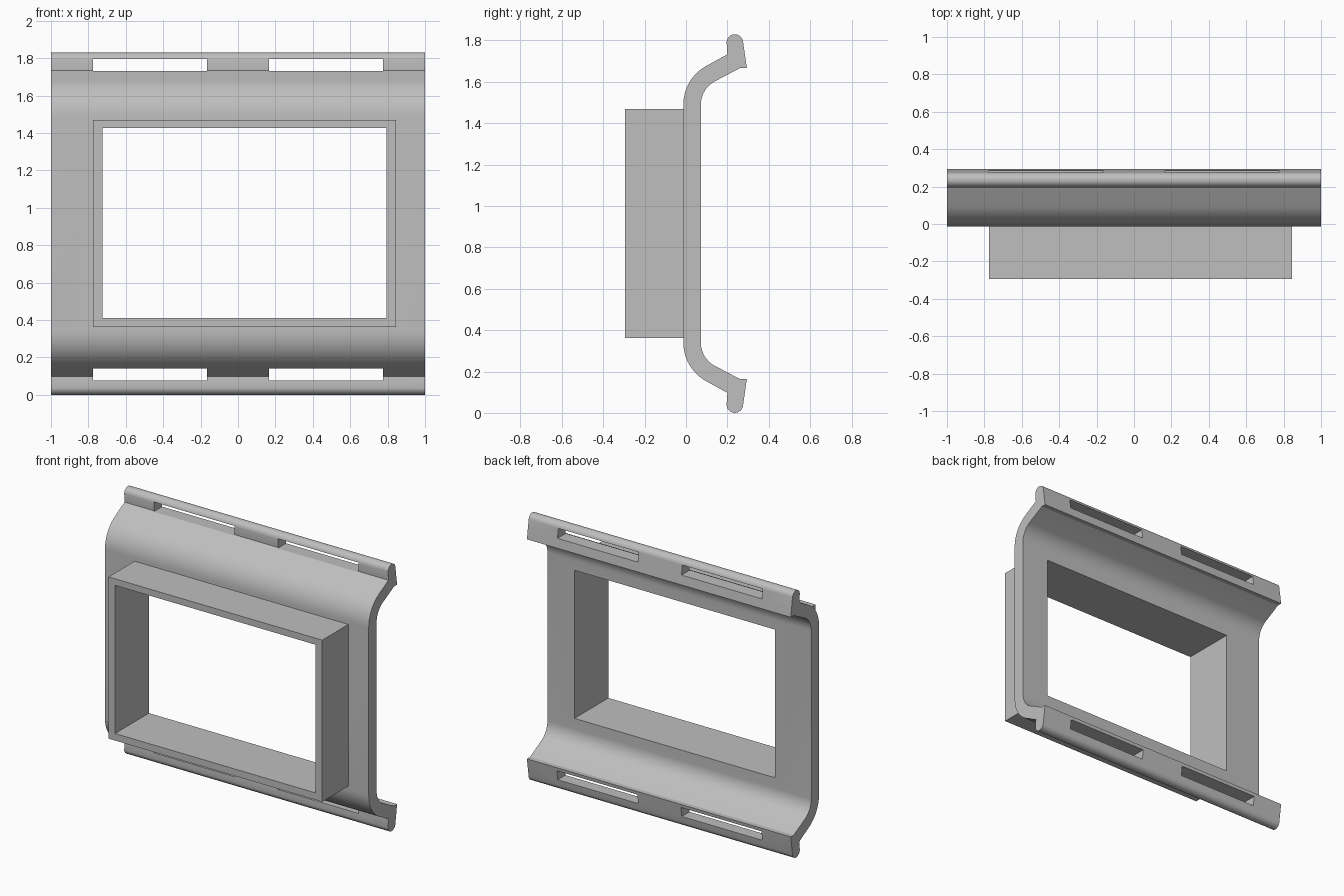
import bpy, bmesh, math

cube = bpy.data.objects.get("Cube")
if cube:
    bpy.data.objects.remove(cube, do_unlink=True)

grey = bpy.data.materials.new("plain grey")
grey.use_nodes = True
grey.diffuse_color = (0.52, 0.52, 0.52, 1)
grey.node_tree.nodes["Principled BSDF"].inputs["Base Color"].default_value = (0.52, 0.52, 0.52, 1)

MID = 0.915           # height of the mirror plane
FRONT, WALL = -0.295, -0.013


def make_object(name, bm):
    bmesh.ops.recalc_face_normals(bm, faces=bm.faces)
    mesh = bpy.data.meshes.new(name)
    bm.to_mesh(mesh)
    bm.free()
    mesh.materials.append(grey)
    obj = bpy.data.objects.new(name, mesh)
    bpy.context.collection.objects.link(obj)
    return obj


def activate(obj):
    bpy.ops.object.select_all(action='DESELECT')
    obj.select_set(True)
    bpy.context.view_layer.objects.active = obj


def arc(cy, cz, r, start, end, steps):
    angles = [math.radians(start + (end - start) * i / steps) for i in range(steps + 1)]
    return [(cy + r * math.cos(a), cz + r * math.sin(a)) for a in angles]


def cut_box(target, x0, x1, y0, y1, z0, z1):
    bm = bmesh.new()
    bmesh.ops.create_cube(bm, size=1)
    for v in bm.verts:
        v.co = (x1 if v.co.x > 0 else x0, y1 if v.co.y > 0 else y0, z1 if v.co.z > 0 else z0)
    cutter = make_object("cutter", bm)
    cutter.hide_render = True
    mod = target.modifiers.new("cut", 'BOOLEAN')
    mod.operation, mod.solver, mod.object = 'DIFFERENCE', 'EXACT', cutter
    activate(target)
    bpy.ops.object.modifier_apply(modifier=mod.name)
    bpy.data.objects.remove(cutter, do_unlink=True)


# Curved plate: outer bend, rounded lip and inner bend, mirrored top to bottom
outer = arc(0.2, 1.49, 0.213, 180, 120, 12) + [(0.2, 1.733)]
lip = arc(0.236, 1.79, 0.04, 175, 8, 12) + [(0.294, 1.667), (0.262, 1.667)]
inner = arc(0.2, 1.49, 0.128, 120, 180, 12)
upper = outer + lip + inner
profile = upper + [(y, 2 * MID - z) for y, z in reversed(upper)]

bm = bmesh.new()
face = bm.faces.new([bm.verts.new((-1, y, z)) for y, z in profile])
side = bmesh.ops.extrude_face_region(bm, geom=[face])
bmesh.ops.translate(bm, vec=(2, 0, 0),
                    verts=[g for g in side["geom"] if isinstance(g, bmesh.types.BMVert)])
plate = make_object("curved_plate", bm)

# Window opening and the four lip slots
hole = (-0.725, 0.795, 0.41, 1.425)
cut_box(plate, hole[0], hole[1], -0.2, 0.2, hole[2], hole[3])
for x0, x1 in ((-0.775, -0.165), (0.165, 0.775)):
    for z0, z1 in ((1.73, 1.795), (0.075, 0.14)):
        cut_box(plate, x0, x1, 0.1, 0.4, z0, z1)

activate(plate)
bpy.ops.object.shade_smooth_by_angle(angle=math.radians(25))


# Window frame: rectangular collar, open where it meets the plate
def ring(bm, x0, x1, z0, z1, y):
    return [bm.verts.new((x, y, z)) for x, z in ((x0, z0), (x1, z0), (x1, z1), (x0, z1))]


bm = bmesh.new()
rim = (-0.775, 0.845, 0.362, 1.47)
rings = [ring(bm, *rim, WALL), ring(bm, *rim, FRONT), ring(bm, *hole, FRONT), ring(bm, *hole, WALL)]
for a, b in zip(rings, rings[1:]):
    for i in range(4):
        j = (i + 1) % 4
        bm.faces.new((a[i], a[j], b[j], b[i]))
make_object("window_frame", bm)
